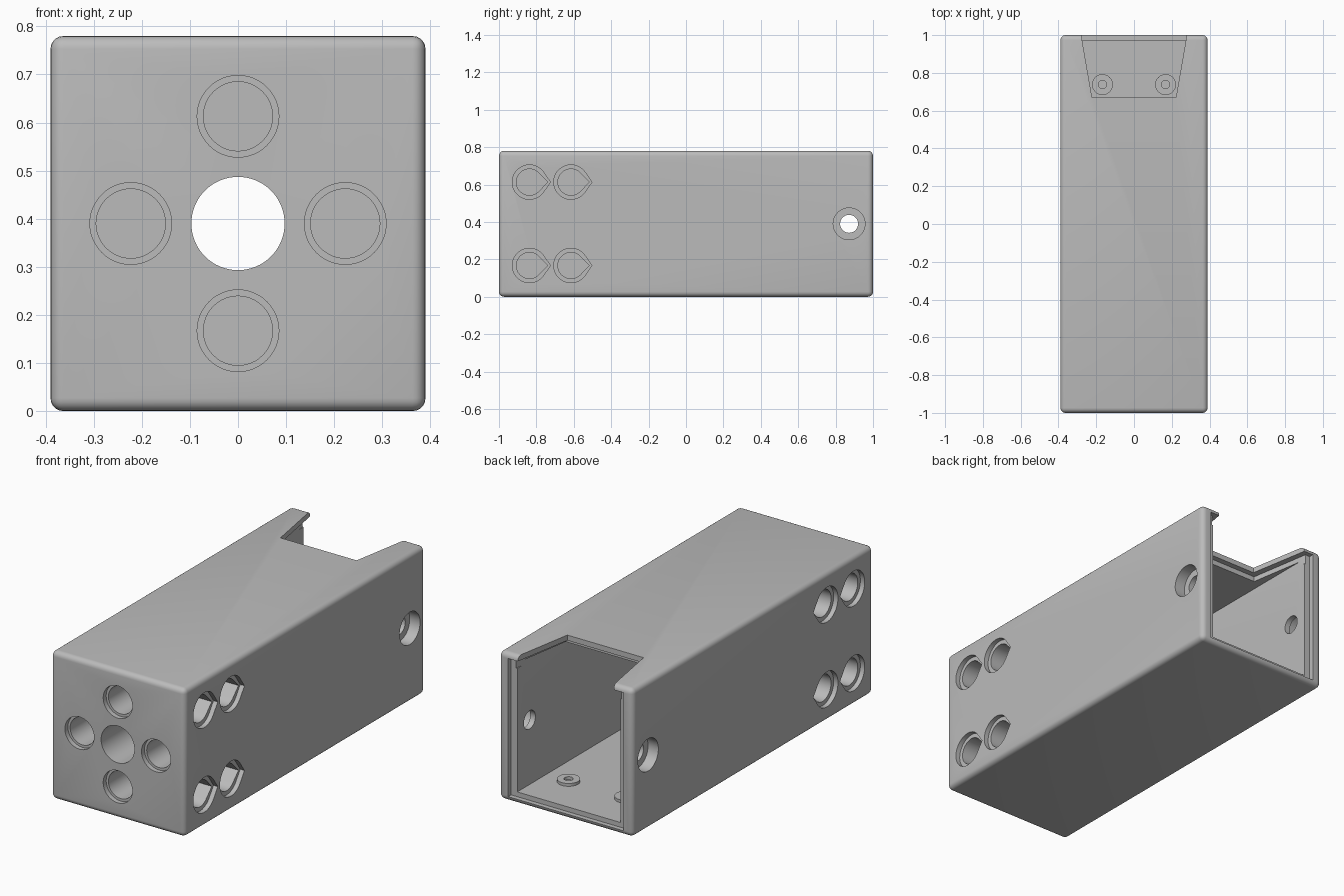
import bpy, bmesh
from math import sin, cos, pi, acos
from mathutils import Vector

if "Cube" in bpy.data.objects:
    bpy.data.objects.remove(bpy.data.objects["Cube"], do_unlink=True)

grey = bpy.data.materials.new("plain_grey")
grey.use_nodes = True
COLOUR = (0.5, 0.5, 0.5, 1)
grey.diffuse_color = COLOUR
grey.node_tree.nodes["Principled BSDF"].inputs["Base Color"].default_value = COLOUR


def make_object(name, bm):
    bmesh.ops.recalc_face_normals(bm, faces=bm.faces)
    mesh = bpy.data.meshes.new(name)
    bm.to_mesh(mesh)
    bm.free()
    mesh.materials.append(grey)
    obj = bpy.data.objects.new(name, mesh)
    bpy.context.collection.objects.link(obj)
    return obj


def prism(name, outline, axis, start, end):
    """Extrude a 2D outline along an axis from start to end."""
    place = {"x": lambda p, q: (start, p, q),
             "y": lambda p, q: (p, start, q),
             "z": lambda p, q: (p, q, start)}[axis]
    bm = bmesh.new()
    face = bm.faces.new([bm.verts.new(place(p, q)) for p, q in outline])
    moved = bmesh.ops.extrude_face_region(bm, geom=[face])["geom"]
    shift = Vector([end - start if a == axis else 0 for a in "xyz"])
    bmesh.ops.translate(bm, vec=shift, verts=[v for v in moved if isinstance(v, bmesh.types.BMVert)])
    return make_object(name, bm)


def rectangle(p0, p1, q0, q1):
    return [(p0, q0), (p1, q0), (p1, q1), (p0, q1)]


def circle(p, q, r, n=48):
    return [(p + r * cos(2 * pi * i / n), q + r * sin(2 * pi * i / n)) for i in range(n)]


def teardrop(p, q, r, tip, n=40):
    """Circle with tangent lines meeting in a point towards +p."""
    a = acos(r / tip)
    arc = [a + (2 * pi - 2 * a) * i / n for i in range(n + 1)]
    return [(p + tip, q)] + [(p + r * cos(t), q + r * sin(t)) for t in arc]


def smooth(obj):
    bpy.ops.object.select_all(action="DESELECT")
    obj.select_set(True)
    bpy.context.view_layer.objects.active = obj
    bpy.ops.object.shade_smooth_by_angle(angle=pi / 6)


def cut(obj, cutter):
    mod = obj.modifiers.new("cut", "BOOLEAN")
    mod.operation = "DIFFERENCE"
    mod.solver = "EXACT"
    mod.object = cutter
    bpy.context.view_layer.objects.active = obj
    bpy.ops.object.modifier_apply(modifier=mod.name)
    bpy.data.objects.remove(cutter, do_unlink=True)


# Rounded outer block
W, H, L = 0.39, 0.78, 1.0
MID = H / 2
bm = bmesh.new()
bmesh.ops.create_cube(bm, size=1)
for v in bm.verts:
    v.co = (v.co.x * 2 * W, v.co.y * 2 * L, (v.co.z + 0.5) * H)
bmesh.ops.bevel(bm, geom=bm.edges[:], offset=0.027, segments=5, profile=0.5, affect="EDGES")
housing = make_object("housing", bm)

# Cavity open at the back, with a shallow seat for a cover
cut(housing, prism("cavity", rectangle(-0.3, 0.3, 0.05, 0.725), "y", -0.5, 1.1))
cut(housing, prism("cover_seat", rectangle(-0.335, 0.335, 0.025, 0.752), "y", 0.975, 1.1))

# Tapered notch in the roof, wider underneath
for widen, low, high in ((0, 0.7, 0.9), (0.03, 0.7, 0.752)):
    front, back = 0.222 + widen, 0.297 + widen
    outline = [(-front, 0.67 - widen), (front, 0.67 - widen), (back, 1.1), (-back, 1.1)]
    cut(housing, prism("notch", outline, "z", low, high))

# Central bore and four stepped sockets in the front
cut(housing, prism("bore", circle(0, MID, 0.097, 64), "y", -1.1, -0.4))
for dx, dz in ((1, 0), (-1, 0), (0, 1), (0, -1)):
    for r, depth in ((0.085, 0.025), (0.072, 0.2)):
        outline = circle(dx * 0.223, MID + dz * 0.223, r)
        cut(housing, prism("front_socket", outline, "y", -1.1, depth - 1))

# Teardrop sockets and a stepped cross hole on both sides
for side in (-1, 1):
    for y in (-0.837, -0.615):
        for z in (MID - 0.223, MID + 0.223):
            for r, tip, depth in ((0.092, 0.112, 0.025), (0.07, 0.098, 0.16)):
                cut(housing, prism("side_socket", teardrop(y, z, r, tip), "x",
                                   side * 0.5, side * (W - depth)))
    for r, depth in ((0.085, 0.06), (0.048, 0.12)):
        cut(housing, prism("cross_hole", circle(0.872, MID, r), "x",
                           side * 0.5, side * (W - depth)))
smooth(housing)

# Raised rings on the floor
for side, label in ((1, "left"), (-1, "right")):
    ring = prism(label + "_floor_ring", circle(side * 0.167, 0.738, 0.055), "z", 0.045, 0.065)
    cut(ring, prism("ring_hole", circle(side * 0.167, 0.738, 0.022, 32), "z", 0, 0.1))
    smooth(ring)
